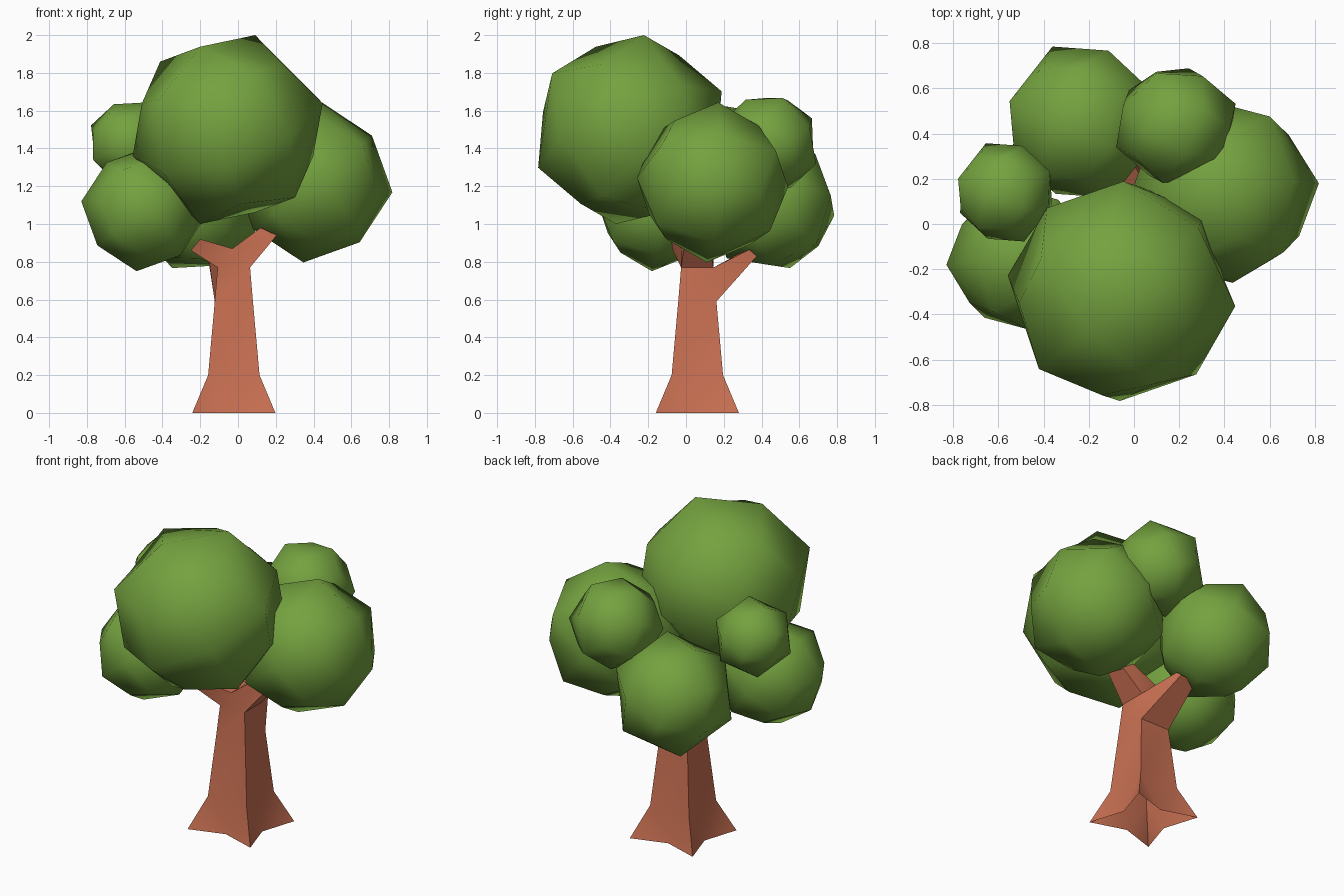
import bpy, bmesh, math
from mathutils import Vector, Matrix

if "Cube" in bpy.data.objects:
    bpy.data.objects.remove(bpy.data.objects["Cube"])


def material(name, rgb):
    m = bpy.data.materials.new(name)
    m.diffuse_color = (*rgb, 1)
    m.use_nodes = True
    m.node_tree.nodes["Principled BSDF"].inputs["Base Color"].default_value = m.diffuse_color
    return m


bark = material("bark_brown", (0.58, 0.162, 0.085))
leaf = material("leaf_green", (0.175, 0.36, 0.05))


def finish(bm, name, mat, sharp_angle=180):
    bmesh.ops.recalc_face_normals(bm, faces=bm.faces)
    for e in bm.edges:
        e.smooth = e.calc_face_angle(math.pi) < math.radians(sharp_angle)
    me = bpy.data.meshes.new(name)
    bm.to_mesh(me)
    bm.free()
    me.materials.append(mat)
    for p in me.polygons:
        p.use_smooth = True
    ob = bpy.data.objects.new(name, me)
    bpy.context.collection.objects.link(ob)
    return ob


# Trunk: square rings on a star-shaped flared foot
CX, CY = -0.022, 0.06
SIGNS = [(-1, -1), (1, -1), (1, 1), (-1, 1)]
bm = bmesh.new()


def vert(x, y, z):
    return bm.verts.new((x, y, z))


def ring(h, z):
    return [vert(CX + sx * h, CY + sy * h, z) for sx, sy in SIGNS]


foot, ankle, fork, top = ring(0.22, 0), ring(0.136, 0.2), ring(0.101, 0.59), ring(0.086, 0.77)
for i in range(4):
    j = (i + 1) % 4
    mid = (Vector(SIGNS[i]) + Vector(SIGNS[j])) / 2 * 0.15
    notch = vert(CX + mid.x, CY + mid.y, 0)
    bm.faces.new((foot[i], notch, ankle[i]))
    bm.faces.new((notch, foot[j], ankle[j]))
    bm.faces.new((notch, ankle[j], ankle[i]))
    bm.faces.new((ankle[i], ankle[j], fork[j], fork[i]))
    if i != 2:
        bm.faces.new((fork[i], fork[j], top[j], top[i]))

# Ridge between the two upper branches
ridge = [vert(-0.03, CY - 0.084, 0.87), vert(-0.03, CY + 0.084, 0.87)]
bm.faces.new((top[0], top[1], ridge[0]))
bm.faces.new((top[2], top[3], ridge[1]))


def branch(base, tip):
    tip = [vert(*p) for p in tip]
    for i in range(4):
        j = (i + 1) % 4
        bm.faces.new((base[i], base[j], tip[j], tip[i]))
    bm.faces.new(tip)


# Right, left and back branches
branch((top[1], top[2], ridge[1], ridge[0]),
       [(0.205, 0.00, 0.94), (0.205, 0.11, 0.94), (0.12, 0.11, 0.98), (0.12, 0.00, 0.98)])
branch((top[3], top[0], ridge[0], ridge[1]),
       [(-0.25, 0.05, 0.86), (-0.25, -0.07, 0.86), (-0.20, -0.08, 0.92), (-0.20, 0.05, 0.92)])
branch((fork[2], fork[3], top[3], top[2]),
       [(-0.04, 0.375, 0.83), (-0.16, 0.36, 0.83), (-0.16, 0.325, 0.865), (-0.04, 0.335, 0.865)])
finish(bm, "trunk", bark, sharp_angle=40)


# Foliage: cubes rounded by one smooth subdivision, each turned its own way
# (centre, half size, two of the cube's axes)
BALLS = {
    "foliage_top": ((-0.055, -0.297, 1.5), 0.496, (-0.686, -0.563, -0.46), (-0.292, -0.361, 0.884)),
    "foliage_right": ((0.395, 0.14, 1.22), 0.403, (0.779, 0.117, 0.614), (0.629, 0.017, -0.779)),
    "foliage_left": ((-0.50, -0.153, 1.08), 0.314, (-0.336, -0.05, -0.266), (-0.316, 0, 0.394)),
    "foliage_back": ((-0.23, 0.45, 1.095), 0.342, (-0.852, 0.379, -0.362), (-0.398, -0.013, 0.918)),
    "foliage_small_left": ((-0.57, 0.14, 1.43), 0.222, (-0.852, 0.379, -0.362), (-0.398, -0.013, 0.918)),
    "foliage_small_back": ((0.185, 0.435, 1.425), 0.265, (-0.889, 0.343, 0.339), (0.445, 0.821, 0.339)),
}
# Distance scale of face centres, edge middles and corners, as in a smoothed cube
SCALE = {1: 1.0, 2: 0.75, 3: 5 / 9}
for name, (centre, s, a, b) in BALLS.items():
    a = Vector(a).normalized()
    b = Vector(b)
    b = (b - a * a.dot(b)).normalized()
    turn = Matrix((a, b, a.cross(b))).transposed()
    bm = bmesh.new()
    bmesh.ops.create_cube(bm, size=2)
    bmesh.ops.subdivide_edges(bm, edges=bm.edges[:], cuts=1, use_grid_fill=True)
    for v in bm.verts:
        n = sum(abs(c) > 0.5 for c in v.co)
        v.co = Vector(centre) + turn @ (v.co * SCALE[n] * s)
    finish(bm, name, leaf)
